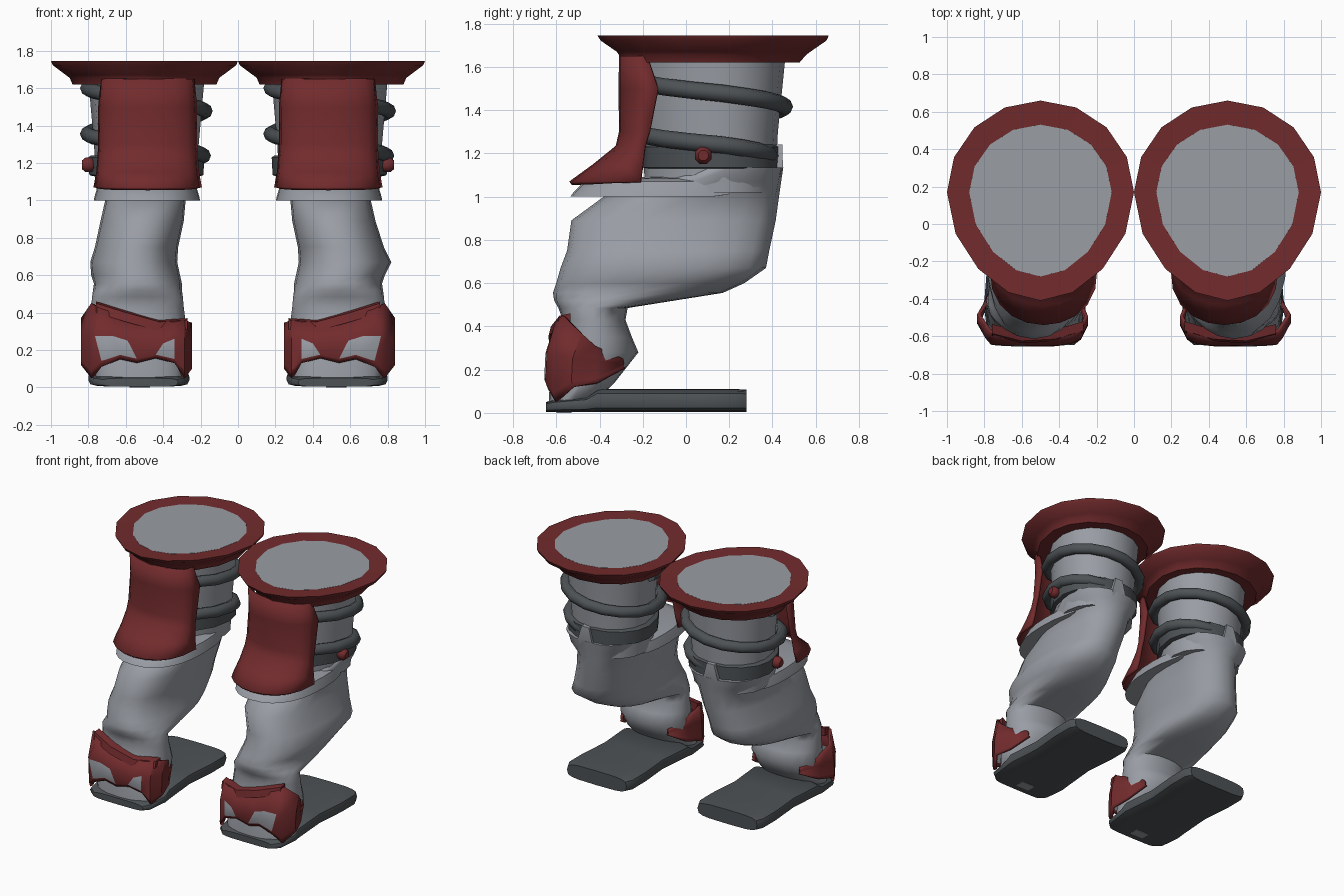
import bpy, math
from mathutils import Vector

if "Cube" in bpy.data.objects:
    bpy.data.objects.remove(bpy.data.objects["Cube"])


def material(name, rgb):
    m = bpy.data.materials.new(name)
    m.diffuse_color = (*rgb, 1)
    m.use_nodes = True
    m.node_tree.nodes["Principled BSDF"].inputs["Base Color"].default_value = m.diffuse_color
    return m


GREY = material("light grey", (0.32, 0.338, 0.372))
RED = material("dark red", (0.168, 0.024, 0.026))
DARK = material("charcoal", (0.075, 0.085, 0.092))


def make(name, verts, faces, mats, side=1, angle=40, rule=None, thick=0):
    """Mesh object, mirrored in x when side is -1."""
    me = bpy.data.meshes.new(name)
    if side < 0:
        faces = [tuple(reversed(f)) for f in faces]
    me.from_pydata([(side * v[0], v[1], v[2]) for v in verts], [], faces)
    for m in mats:
        me.materials.append(m)
    if rule:
        for i, p in enumerate(me.polygons):
            p.material_index = rule(i)
    ob = bpy.data.objects.new(name, me)
    bpy.context.collection.objects.link(ob)
    bpy.ops.object.select_all(action='DESELECT')
    ob.select_set(True)
    bpy.context.view_layer.objects.active = ob
    bpy.ops.object.mode_set(mode='EDIT')
    bpy.ops.mesh.select_all(action='SELECT')
    if not thick:
        bpy.ops.mesh.normals_make_consistent(inside=False)
    bpy.ops.object.mode_set(mode='OBJECT')
    if thick:
        s = ob.modifiers.new("thickness", 'SOLIDIFY')
        s.thickness = thick
        s.offset = -1
    bpy.ops.object.shade_smooth_by_angle(angle=math.radians(angle))
    return ob


def loft(rings, caps=True, loop=False):
    """Skin a list of closed rings."""
    n = len(rings[0])
    verts = [p for r in rings for p in r]
    faces = []
    for k in range(len(rings) if loop else len(rings) - 1):
        a, b = k * n, (k + 1) % len(rings) * n
        faces += [(a + i, a + (i + 1) % n, b + (i + 1) % n, b + i) for i in range(n)]
    if caps and not loop:
        faces += [tuple(reversed(range(n))), tuple(range(len(verts) - n, len(verts)))]
    return verts, faces


def egg(z, rx, rf, rb, cx=0.49, cy=0.17, n=16):
    """Horizontal ring, longer and more pointed at the front."""
    out = []
    for i in range(n):
        t = 2 * math.pi * i / n + math.pi / 2
        s = math.sin(t)
        taper = 1 - .12 * s * s if s < 0 else 1
        out.append((cx + rx * taper * math.cos(t), cy + s * (rb if s > 0 else rf), z))
    return out


def power(v, e):
    return math.copysign(abs(v) ** e, v)


def box_ring(lo_a, hi_a, lo_b, hi_b, e, n=16):
    """Rounded rectangle as 2D points."""
    ca, cb, ra, rb = (lo_a + hi_a) / 2, (lo_b + hi_b) / 2, (hi_a - lo_a) / 2, (hi_b - lo_b) / 2
    return [(ca + ra * power(math.cos(2 * math.pi * i / n), e),
             cb + rb * power(math.sin(2 * math.pi * i / n), e)) for i in range(n)]


def build_leg(side, tag):
    # flared top rim
    rim = [(1.74, .38, .45, .36), (1.745, .5, .58, .49), (1.722, .49, .565, .48),
           (1.67, .42, .49, .405), (1.655, .40, .48, .385), (1.62, .385, .47, .355), (1.62, .29, .36, .28)]
    v, f = loft([egg(*r, cx=.5) for r in rim], loop=True)
    make("top_rim_" + tag, v, f, [RED], side)
    v, f = loft([egg(1.70, .385, .455, .365, cx=.5), egg(1.741, .381, .451, .361, cx=.5)])
    make("rim_cap_" + tag, v, f, [GREY], side)

    # thigh tube
    v, f = loft([egg(1.02, .265, .36, .24), egg(1.3, .28, .37, .255), egg(1.70, .315, .38, .295)])
    make("thigh_" + tag, v, f, [GREY], side)

    # band with side bolt
    v, f = loft([egg(1.13, .29, .36, .25), egg(1.135, .305, .37, .265),
                 egg(1.23, .31, .37, .265), egg(1.24, .295, .36, .25)])
    make("thigh_band_" + tag, v, f, [DARK], side)
    bolt = []
    for x, r in ((.77, .03), (.785, .042), (.815, .042), (.835, .025)):
        bolt.append([(x, .08 + r * math.cos(i * math.pi / 4 + .39),
                      1.19 + r * math.sin(i * math.pi / 4 + .39)) for i in range(8)])
    v, f = loft(bolt)
    make("bolt_" + tag, v, f, [RED], side)

    # spiral hose, wound the same way on both legs, sinking into the band
    path = []
    for i in range(29):
        t = math.pi + i * 2 * math.pi / 16
        s = math.sin(t)
        sink = max(0, i - 17) / 11
        path.append(Vector((side * .49 + (.315 - .015 * sink) * math.cos(t),
                            .17 + s * (.285 - .06 * sink if s > 0 else .39),
                            1.60 - .245 * i / 16 + .01 * sink)))
    tube = []
    for i, p in enumerate(path):
        d = (path[min(i + 1, 28)] - path[max(i - 1, 0)]).normalized()
        a = d.cross(Vector((0, 0, 1))).normalized()
        b = a.cross(d)
        tube.append([p + .04 * (a * math.cos(k * math.pi / 4) + b * math.sin(k * math.pi / 4))
                     for k in range(8)])
    v, f = loft(tube)
    make("hose_" + tag, v, f, [DARK], 1, 60)

    # curved front shield: z, half width, front y, edge y
    rows = [(1.65, .25, -.31, -.18), (1.5, .265, -.312, -.13), (1.3, .265, -.31, -.17),
            (1.235, .268, -.325, -.19), (1.15, .275, -.43, -.20), (1.07, .29, -.54, -.21)]
    n = 11
    v = []
    for z, w, yf, ye in rows:
        for i in range(n):
            t = math.pi * (i / (n - 1) - .5)
            v.append((.483 + w * math.sin(t), ye + (yf - ye) * math.cos(t) ** .75, z))
    f = [(k * n + i, (k + 1) * n + i, (k + 1) * n + i + 1, k * n + i + 1)
         for k in range(len(rows) - 1) for i in range(n - 1)]
    make("front_shield_" + tag, v, f, [RED], side, 50, thick=.02)

    # knee cuff, rising at the back
    rings = []
    for z, rx, y0, y1, lift in ((1.085, .22, -.40, .28, .03), (1.07, .265, -.47, .33, .05),
                                (1.02, .28, -.52, .34, .08), (1.0, .284, -.535, .34, .10),
                                (1.005, .2, -.30, .28, .10)):
        rings.append([(x, y, z + lift * max(0, min(1, (y - .18) / .15)))
                      for x, y in box_ring(.487 - rx, .487 + rx, y0, y1, .85, 28)])
    v, f = loft(rings)
    make("knee_cuff_" + tag, v, f, [GREY], side)

    # lower leg slices: z, front y, back y, inner x, outer x
    bulge = .03 if side > 0 else 0
    slices = [(.05, -.635, -.42, .30, .76), (.14, -.63, -.33, .285, .785), (.28, -.61, -.22, .28, .79),
              (.35, -.59, -.25, .28, .79), (.43, -.57, -.28, .29, .785), (.485, -.59, -.27, .295, .78),
              (.52, -.61, -.05, .30, .775), (.555, -.615, .17, .30, .77), (.60, -.60, .27, .31, .785),
              (.67, -.58, .37, .325, .79 + bulge), (.75, -.55, .385, .32, .765 + bulge / 2),
              (.89, -.53, .415, .29, .735), (1.0, -.38, .43, .28, .71),
              (1.07, -.15, .44, .25, .755), (1.135, -.03, .45, .232, .768)]
    v, f = loft([[(x, y, z) for x, y in box_ring(x0, x1, y0, y1, .95 if .2 < z < .5 else .85, 20)]
                 for z, y0, y1, x0, x1 in slices])
    make("lower_leg_" + tag, v, f, [GREY], side, 70)
    # pointed tab at the back of the knee
    v, f = loft([[(x0, .38, z), (x1, .38, z), (x1, y, z), (x0, y, z)]
                 for z, x0, x1, y in ((1.07, .46, .56, .43), (1.14, .455, .57, .448), (1.24, .48, .54, .446))])
    make("back_tab_" + tag, v, f, [GREY], side, 30)

    # foot wrap columns: x, y, top z, bottom z, middle z, middle x shift
    cols = [(.34, -.29, .25, .21, .23, 0), (.275, -.42, .31, .13, .24, 0), (.245, -.54, .345, .10, .25, 0),
            (.285, -.62, .36, .05, .25, 0), (.34, -.645, .35, .13, .26, 0), (.44, -.655, .355, .155, .235, -.04),
            (.54, -.655, .36, .13, .25, .05), (.63, -.655, .39, .15, .275, .04),
            (.73, -.65, .42, .11, .275, .035), (.785, -.615, .45, .05, .27, .01),
            (.84, -.53, .37, .12, .25, 0), (.80, -.42, .31, .14, .24, 0), (.735, -.29, .25, .21, .23, 0)]
    v = []
    for x, y, zt, zb, zm, dx in cols:
        v += [(x, y + .012, zb), (x, y, zb + .1 * (zt - zb)),
              (x + dx, y + .005, zm), (x, y + .045 * (y < -.5), zt)]
    f = [(4 * c + r, 4 * c + 4 + r, 4 * c + 5 + r, 4 * c + 1 + r)
         for c in range(len(cols) - 1) for r in range(3)]
    make("foot_wrap_" + tag, v, f, [RED, GREY], side, 35,
         rule=lambda i: int(i % 3 == 1 and i // 3 in (4, 6, 7)), thick=.02)
    # strap folded across the instep
    v, f = loft([[(x, y, z), (x, y + .05, z + .01), (x, y + .05, z - .05), (x, y - .012, z - .05)]
                 for x, y, z in ((.27, -.57, .36), (.42, -.615, .35), (.6, -.625, .40), (.76, -.585, .45))])
    make("instep_strap_" + tag, v, f, [RED], side, 30)

    # sole stations: y, inner x, outer x, top z
    sole = [(-.648, .32, .73, .05), (-.61, .28, .78, .06), (-.46, .26, .80, .075),
            (-.41, .26, .80, .11), (-.15, .285, .78, .11), (.08, .265, .80, .11),
            (.23, .265, .80, .11), (.28, .29, .775, .108)]
    v, f = loft([[(x, y, z) for x, z in box_ring(x0, x1, .003, zt, .5)] for y, x0, x1, zt in sole])
    make("sole_" + tag, v, f, [DARK], side, 45)
    # small plate under the toe
    v, f = loft([[(.47, -.6, z), (.58, -.6, z), (.58, -.53, z), (.47, -.53, z)] for z in (0, .006)])
    make("toe_plate_" + tag, v, f, [GREY], side)


for side, tag in ((1, "right"), (-1, "left")):
    build_leg(side, tag)
